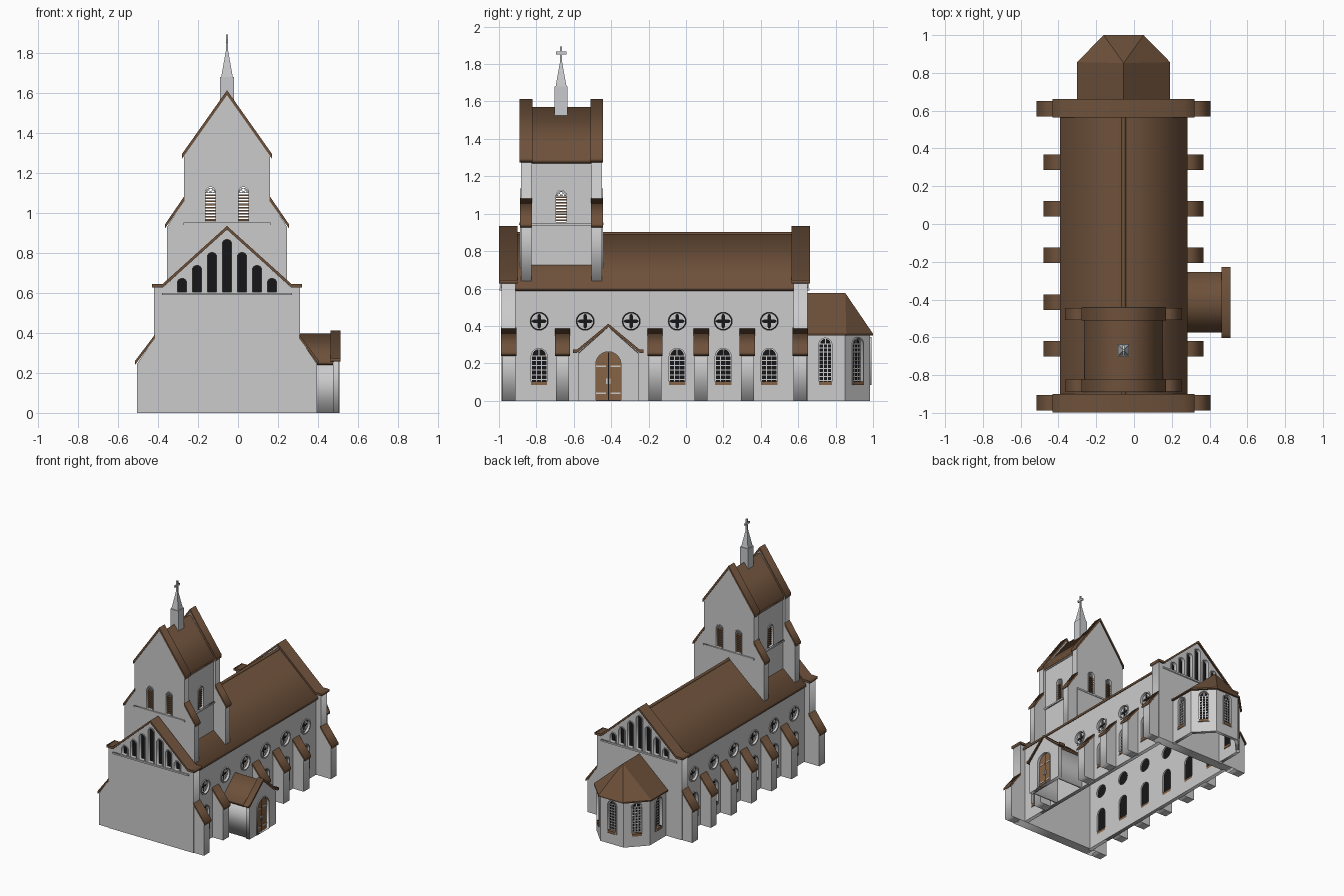
import bpy, bmesh, math
from mathutils import Matrix, Vector

if "Cube" in bpy.data.objects:
    bpy.data.objects.remove(bpy.data.objects["Cube"])

CX = -0.055  # church axis


def material(name, r, g, b):
    m = bpy.data.materials.new(name)
    m.diffuse_color = (r, g, b, 1)
    m.use_nodes = True
    m.node_tree.nodes["Principled BSDF"].inputs["Base Color"].default_value = m.diffuse_color
    return m


STONE = material("pale stone", 0.60, 0.60, 0.60)
ROOF = material("brown tiles", 0.155, 0.082, 0.043)
WOOD = material("door wood", 0.24, 0.125, 0.06)
GLASS = material("dark glass", 0.008, 0.008, 0.009)
METAL = material("spire metal", 0.58, 0.59, 0.61)


def frame(deg, x=CX, y=0.0):
    """Wall frame: local (u, z, outward d) -> world."""
    a = math.radians(deg)
    c, s = math.cos(a), math.sin(a)
    return Matrix(((c, 0, s, x), (s, 0, -c, y), (0, 1, 0, 0), (0, 0, 0, 1)))


FRONT, RIGHT, BACK, LEFT = (frame(a) for a in (0, 90, 180, -90))


def finish(name, mat, bm):
    me = bpy.data.meshes.new(name)
    bmesh.ops.remove_doubles(bm, verts=bm.verts, dist=1e-5)
    bmesh.ops.recalc_face_normals(bm, faces=bm.faces)
    bm.to_mesh(me)
    bm.free()
    me.materials.append(mat)
    bpy.context.collection.objects.link(bpy.data.objects.new(name, me))


def plate(name, mat, F, loops, d0, d1):
    """Outlines (nested ones become holes) filled and extruded from d0 to d1."""
    cu = bpy.data.curves.new(name, 'CURVE')
    cu.dimensions, cu.fill_mode, cu.extrude = '2D', 'BOTH', (d1 - d0) / 2
    for lp in loops:
        sp = cu.splines.new('POLY')
        sp.points.add(len(lp) - 1)
        for p, (u, v) in zip(sp.points, lp):
            p.co = (u, v, 0, 1)
        sp.use_cyclic_u = True
    ob = bpy.data.objects.new(name + "_outline", cu)
    bpy.context.collection.objects.link(ob)
    dg = bpy.context.evaluated_depsgraph_get()
    tmp = bpy.data.meshes.new_from_object(ob.evaluated_get(dg))
    bm = bmesh.new()
    bm.from_mesh(tmp)
    bm.transform(F @ Matrix.Translation((0, 0, (d0 + d1) / 2)))
    bpy.data.objects.remove(ob)
    bpy.data.curves.remove(cu)
    bpy.data.meshes.remove(tmp)
    finish(name, mat, bm)


def hull(name, mat, pts):
    bm = bmesh.new()
    for p in pts:
        bm.verts.new(Vector(p) + Vector((CX, 0, 0)))
    bmesh.ops.convex_hull(bm, input=bm.verts)
    finish(name, mat, bm)


def rect(u0, u1, z0, z1):
    return [(u0, z0), (u1, z0), (u1, z1), (u0, z1)]


def mirror(lp):
    return [(-u, v) for u, v in reversed(lp)]


def sym(half):
    """Full outline from its right half, listed bottom to top."""
    return half + [(-u, v) for u, v in reversed(half) if u > 0]


def arc(c, z, r, t0, t1, n):
    return [(c + r * math.cos(t0 + (t1 - t0) * i / n), z + r * math.sin(t0 + (t1 - t0) * i / n))
            for i in range(n + 1)]


def circle(c, z, r, n=24):
    return arc(c, z, r, 0, 2 * math.pi, n)[:-1]


def arch(c, z0, z1, w):
    return [(c - w / 2, z0), (c + w / 2, z0)] + arc(c, z1 - w / 2, w / 2, 0, math.pi, 12)


def strip(name, mat, F, half, t, d0, d1):
    """Chevron slab: roof or coping following the line `half` and its mirror."""
    top = sym(half)
    plate(name, mat, F, [top + [(u, v - t) for u, v in reversed(top)]], d0, d1)


def rings(name, F, specs, D, e=0.007):
    plate(name, STONE, F, [arch(*s) for s in specs] +
          [arch(c, z0 - e * .3, z1 + e, w + 2 * e) for c, z0, z1, w in specs], D - .004, D + .006)


def lattice(c, z0, z1, w, b=.005):
    zs, cw = z1 - w / 2, (w - b) / 3
    rows = round((zs - z0) / cw)
    ch = (zs - z0) / rows
    out = [arch(c, z0, z1, w)]
    for i in range(3):
        for j in range(rows):
            u, z = c - w / 2 + b + i * cw, z0 + j * ch
            out.append(rect(u, u + cw - b, z + b, z + ch))
    for s in (1, -1):  # arch head, two quarters
        q = [(b / 2, zs + b)] + [(b / 2 + x, z) for x, z in arc(0, zs + b, w / 2 - 2 * b, 0, math.pi / 2, 6)]
        out.append([(c + s * x, z) for x, z in q])
    return out


def tall_windows(name, F, specs, D):
    """Glass, lattice, frame and sill; returns holes for the wall."""
    plate(name + "_glass", GLASS, F, [arch(*s) for s in specs], D - .019, D - .015)
    plate(name + "_lattice", STONE, F, [l for s in specs for l in lattice(*s)], D - .0155, D - .011)
    rings(name + "_frames", F, specs, D)
    plate(name + "_sills", WOOD, F, [rect(c - w / 2, c + w / 2, z0 - .002, z0 + .018)
                                     for c, z0, z1, w in specs], D - .03, D + .008)
    return [arch(*s) for s in specs]


# Nave side walls with tall and round windows
ys = [-.785 + .246 * i for i in range(6)]
for side, F, s in (("right", RIGHT, 1), ("left", LEFT, -1)):
    D = .322
    low = [y for y in ys if s < 0 or not -.6 < y < -.2]
    holes = tall_windows(side + "_nave_windows", F, [(s * y, .085, .28, .086) for y in low], D)
    rounds = [circle(s * y, .425, .05) for y in ys]
    plate(side + "_nave_wall", STONE, F, [rect(*sorted((s * -.93, s * .59)), 0, .6)] + holes + rounds, D - .03, D)
    plate(side + "_round_glass", GLASS, F, rounds, D - .019, D - .015)
    cross = [[(s * y + (.026 + .014 * math.cos(4 * t)) * math.cos(t), .425 + (.026 + .014 * math.cos(4 * t)) * math.sin(t))
              for t in [k * math.pi / 16 for k in range(32)]] for y in ys]
    plate(side + "_round_tracery", STONE, F, [circle(s * y, .425, .042) for y in ys] + cross, D - .0155, D - .008)
    plate(side + "_round_frames", STONE, F, [circle(s * y, .425, r) for y in ys for r in (.058, .048)], D - .004, D + .006)

# Nave roof
strip("nave_roof", ROOF, FRONT, [(.337, .608), (0, .898)], .02, -.58, .92)
plate("nave_ridge", ROOF, FRONT, [sym([(.012, .882), (.012, .892), (0, .903)])], -.58, .92)

# Buttresses with sloping caps
def buttress(y, base, p, sides):
    body = [(base - .01, 0), (base + p, 0), (base + p, .245), (base - .01, .385)]
    cap = [(base - .004, .372), (base - .004, .391), (base + p + .01, .26), (base + p + .01, .24)]
    for n, m, lp, w in (("buttress", STONE, body, .035), ("buttress_cap", ROOF, cap, .041)):
        plate(n, m, FRONT, [lp if s > 0 else mirror(lp) for s in sides], -y - w, -y + w)

for y in (-.66, -.413, -.166, .081, .328):
    buttress(y, .322, .092, (-1,) if y == -.413 else (1, -1))
for y in (-.947, .61):
    buttress(y, .365, .085, (1, -1))

# Gabled end walls with seven stepped lancets
lancets = [(.075 * k, .605, .868 - .065 * abs(k), .047) for k in range(-3, 4)]
for side, F, D in (("front", FRONT, .987), ("back", BACK, .65)):
    plate(side + "_gable_wall", STONE, F, [sym([(.365, 0), (.365, .63), (.318, .63), (0, .918)])]
          + [arch(*s) for s in lancets], D - .03, D)
    plate(side + "_gable_backing", STONE, F, [sym([(.365, 0), (.365, .63), (.318, .63), (0, .918)])], D - .075, D - .03)
    plate(side + "_lancet_glass", GLASS, F, [arch(*s) for s in lancets], D - .03, D - .022)
    rings(side + "_lancet_frames", F, lancets, D)
    plate(side + "_lancet_ledge", STONE, F, [rect(-.325, .325, .589, .601)], D - .01, D + .01)
    strip(side + "_gable_coping", ROOF, F, [(.376, .645), (.322, .645), (0, .935)], .018, D - .087, D + .012)

# Apse: five walls and a hipped roof
half = [(.23, .64), (.23, .85), (.1, .985)]
pts = half + [(-x, y) for x, y in reversed(half)]
for (x0, y0), (x1, y1) in zip(pts, pts[1:]):
    F = frame(math.degrees(math.atan2(y1 - y0, x1 - x0)), CX + (x0 + x1) / 2, (y0 + y1) / 2)
    h = math.hypot(x1 - x0, y1 - y0) / 2
    holes = tall_windows("apse_window", F, [(0, .085, .335, .07)], 0)
    plate("apse_wall", STONE, F, [rect(-h, h, 0, .355)] + holes, -.025, 0)
eave = [(s * x, y, z) for s in (1, -1) for x, y in ((.246, .64), (.246, .857), (.106, 1.0)) for z in (.348, .358)]
hull("apse_roof", ROOF, eave + [(0, .64, .575), (0, .852, .575)])

# Tower: gabled front and back with shoulders and louvred openings
def louvres(name, F, specs, D, t):
    plate(name + "_slats", WOOD, F, [rect(c - w / 2, c + w / 2, z0 + .004 + .0155 * k, z0 + .012 + .0155 * k)
                                     for c, z0, z1, w in specs for k in range(9)], D - .03, D - .006)
    heads = []
    for c, z0, z1, w in specs:
        zs = z1 - w / 2
        heads += [arc(c, zs - .004, w / 2, 0, math.pi, 12), circle(c, zs + .011, .007, 10),
                  circle(c - .011, zs + .003, .006, 10), circle(c + .011, zs + .003, .006, 10)]
    plate(name + "_heads", STONE, F, heads, D - .02, D - .01)
    rings(name + "_frames", F, specs, D, .005)
    return [arch(*s) for s in specs]

for side, F, D in (("front", FRONT, .882), ("back", BACK, -.45)):
    holes = louvres("tower_" + side, F, [(s * .082, .957, 1.13, .05) for s in (1, -1)], D, .055)
    plate("tower_%s_wall" % side, STONE, F,
          [sym([(.3, .635), (.3, .93), (.215, 1.065), (.215, 1.287), (0, 1.592)])] + holes, D - .055, D)
    plate("tower_%s_panel" % side, STONE, F, [rect(-.215, .215, .66, .942)], D - .01, D + .005)
    plate("tower_%s_ledge" % side, STONE, F, [rect(-.218, .218, .94, .952)], D - .01, D + .01)
    cap = [(.309, .925), (.309, .945), (.213, 1.085), (.213, 1.06)]
    plate("tower_%s_shoulder_caps" % side, ROOF, F, [cap, mirror(cap)], D - .059, D + .005)
    strip("tower_%s_coping" % side, ROOF, F, [(.224, 1.297), (0, 1.614)], .024, D - .061, D + .007)
for side, F, c in (("right", RIGHT, -.667), ("left", LEFT, .667)):
    holes = louvres("tower_" + side, F, [(c, .957, 1.125, .054)], .2, .03)
    plate("tower_%s_wall" % side, STONE, F, [rect(c - .165, c + .165, .66, 1.275)] + holes, .17, .2)
    plate("tower_%s_ledge" % side, STONE, F, [rect(c - .165, c + .165, .938, .95)], .19, .21)
    plate("tower_%s_cornice" % side, STONE, F, [rect(c - .165, c + .165, 1.262, 1.275)], .19, .207)
strip("tower_roof", ROOF, FRONT, [(.208, 1.29), (0, 1.57)], .022, .5, .835)

# Spire and cross
def ring4(h, z):
    return [(a * h, -.668 + b * h, z) for a in (1, -1) for b in (1, -1)]

hull("spire_base", METAL, ring4(.034, 1.51) + ring4(.034, 1.68))
hull("spire", METAL, ring4(.029, 1.68) + ring4(.006, 1.81))
hull("cross_post", METAL, ring4(.006, 1.8) + ring4(.006, 1.893))
plate("cross_arms", METAL, RIGHT, [rect(-.696, -.64, 1.852, 1.866)], -.006, .006)

# Porch on the right side with a double door
P = frame(90, 0, -.415)
door = arch(0, 0, .262, .135)
plate("porch_front", STONE, P, [sym([(.163, 0), (.163, .25), (0, .395)]), door], .475, .503)
rings("porch_door_frame", P, [(0, 0.003, .262, .135)], .503, .008)
plate("porch_door", WOOD, P, [door], .482, .49)
plate("door_gap", GLASS, P, [rect(-.002, .002, 0, .258)], .489, .4915)
plate("door_hinges", STONE, P, [rect(*sorted((s * .012, s * .066)), z, z + .009)
                                for s in (1, -1) for z in (.035, .18)], .489, .493)
plate("door_handles", STONE, P, [rect(*sorted((s * .006, s * .012)), .09, .12) for s in (1, -1)], .489, .496)
plate("porch_sides", STONE, P, [rect(-.15, -.13, 0, .26), rect(.13, .15, 0, .26)], .26, .48)
strip("porch_roof", ROOF, P, [(.16, .258), (0, .397)], .018, .26, .48)
strip("porch_coping", ROOF, P, [(.188, .273), (.168, .273), (0, .412)], .017, .463, .512)
